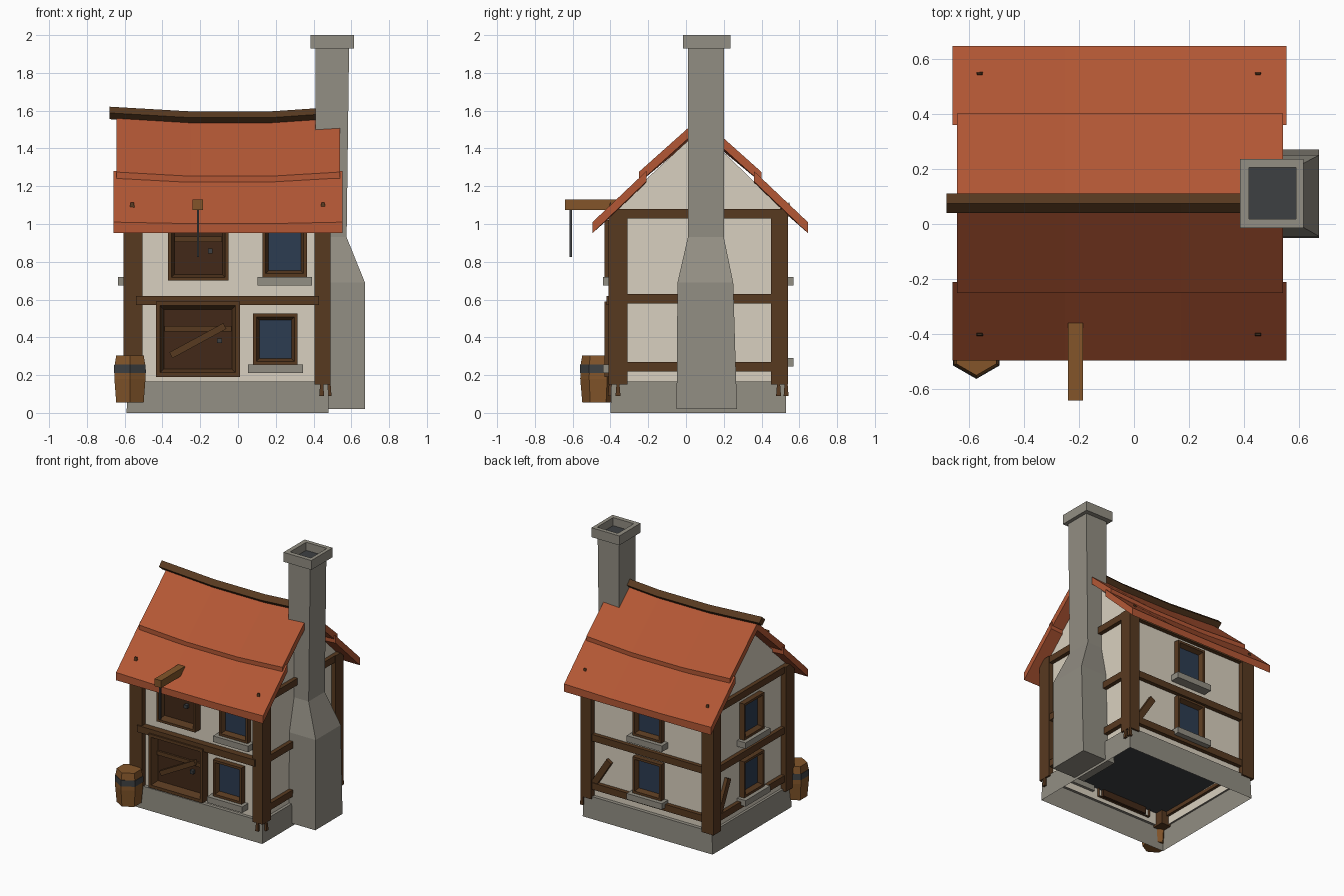
import bpy, bmesh, math
from mathutils import Vector

if "Cube" in bpy.data.objects:
    bpy.data.objects.remove(bpy.data.objects["Cube"])

COLS = dict(wall=(216, 207, 190), timber=(88, 60, 37), door=(68, 45, 30), roof=(178, 88, 56),
            stone=(145, 141, 130), glass=(48, 62, 82), oak=(130, 86, 46), dark=(64, 66, 68))
MATS = {}
for name, rgb in COLS.items():
    m = bpy.data.materials.new(name)
    m.diffuse_color = [(c / 255) ** 2.2 for c in rgb] + [1]
    m.use_nodes = True
    m.node_tree.nodes["Principled BSDF"].inputs["Base Color"].default_value = m.diffuse_color
    MATS[name] = m


def make(name, verts, faces, mat):
    bm = bmesh.new()
    vs = [bm.verts.new(v) for v in verts]
    for f in faces:
        bm.faces.new([vs[i] for i in f])
    bmesh.ops.recalc_face_normals(bm, faces=bm.faces)
    me = bpy.data.meshes.new(name)
    bm.to_mesh(me)
    bm.free()
    me.materials.append(MATS[mat])
    ob = bpy.data.objects.new(name, me)
    bpy.context.collection.objects.link(ob)
    return ob


def loft(name, loops, mat, start=True, end=True):
    """Skin equal-length closed loops into one mesh."""
    n = len(loops[0])
    faces = [(k * n + i, k * n + (i + 1) % n, (k + 1) * n + (i + 1) % n, (k + 1) * n + i)
             for k in range(len(loops) - 1) for i in range(n)]
    if start:
        faces.append(tuple(range(n)))
    if end:
        faces.append(tuple(range(n * (len(loops) - 1), n * len(loops))))
    return make(name, [v for l in loops for v in l], faces, mat)


def rect(z, x0, x1, y0, y1):
    return [(x0, y0, z), (x1, y0, z), (x1, y1, z), (x0, y1, z)]


def box(name, x0, x1, y0, y1, z0, z1, mat):
    return loft(name, [rect(z0, x0, x1, y0, y1), rect(z1, x0, x1, y0, y1)], mat)


# Wall planes: u runs along the wall, d points out of it
X0, X1, Y0, Y1, YR = -0.565, 0.455, -0.37, 0.50, 0.075
SIDE = dict(front=lambda u, d, z: (u, Y0 - d, z), back=lambda u, d, z: (u, Y1 + d, z),
            left=lambda u, d, z: (X0 - d, u, z), right=lambda u, d, z: (X1 + d, u, z))


def panel(name, side, u0, u1, z0, z1, d, mat, d0=-0.02):
    p = [(u0, z0), (u1, z0), (u1, z1), (u0, z1)]
    return loft(name, [[SIDE[side](u, e, z) for u, z in p] for e in (d0, d)], mat)


def brace(name, side, a, b, w, d, mat, d0=-0.02):
    a, b = Vector(a), Vector(b)
    t = (b - a).normalized() * w / 2
    n = Vector((-t.y, t.x))
    p = [a - n, b - n, b + n, a + n]
    return loft(name, [[SIDE[side](q.x, e, q.y) for q in p] for e in (d0, d)], mat)


def frame(name, side, u0, u1, z0, z1, w, d, mat):
    """Picture frame with a splayed inner edge."""
    def r(i, e):
        return [SIDE[side](u, e, z) for u, z in
                ((u0 + i, z0 + i), (u1 - i, z0 + i), (u1 - i, z1 - i), (u0 + i, z1 - i))]
    return loft(name, [r(0, -0.02), r(0, d), r(w * 0.5, d), r(w, 0.005)], mat, False, False)


def window(name, side, u, z):
    frame(name + "_frame", side, u - .118, u + .118, z, z + .27, .034, .04, 'timber')
    panel(name + "_glass", side, u - .09, u + .09, z + .025, z + .245, .008, 'glass')
    panel(name + "_sill", side, u - .145, u + .145, z - .045, z, .07, 'stone')


def door(name, u0, u1, z0, z1, w, rail):
    frame(name + "_frame", 'front', u0, u1, z0, z1, w, .062, 'timber')
    panel(name + "_leaf", 'front', u0 + w * .8, u1 - w * .8, z0 + .01, z1 - .02, .012, 'door')
    panel(name + "_rail", 'front', u0 + w, u1 - w, rail - .015, rail + .015, .026, 'timber')
    k = panel(name + "_knob", 'front', u1 - w - .075, u1 - w - .05, rail - .075, rail - .05, .04, 'dark')


# Foundation, open underneath
loft("foundation", [rect(0, -.59, .48, -.40, .53), rect(.165, -.583, .477, -.395, .527),
                    rect(.165, X0, X1, Y0, Y1)], 'stone', False, False)
make("floor", rect(.25, X0, X1, Y0, Y1), [(0, 1, 2, 3)], 'dark')

# Walls with gables
prof = [(Y0, .16), (Y1, .16), (Y1, 1.09), (YR, 1.50), (Y0, 1.09)]
v = [(x, y, z) for x in (X0, X1) for y, z in prof]
make("walls", v, [(0, 1, 2, 3, 4), (5, 6, 7, 8, 9)] +
     [(i, (i + 1) % 5, (i + 1) % 5 + 5, i + 5) for i in (1, 2, 3, 4)], 'wall')

# Corner posts, with splinters at the foot and tips through the roof
for fx, x0, x1 in (('left', -.605, -.505), ('right', .405, .49)):
    for fy, y0, y1 in (('front', -.41, -.31), ('back', .45, .54)):
        box(f"post_{fy}_{fx}", x0, x1, y0, y1, .15, 1.08, 'timber')
        tx, ty = (-.56 if fx == 'left' else .45), (-.40 if fy == 'front' else .545)
        loft(f"post_tip_{fy}_{fx}", [rect(1.04, tx - .02, tx + .02, ty - .012, ty + .012),
             rect(1.115, tx - .008, tx + .008, ty - .003, ty + .003)], 'timber')
for i, (x, y) in enumerate([(.443, -.40), (.482, -.36), (.482, .49), (.482, .53)]):
    loft(f"post_splinter_{i}", [rect(.09, x - .013, x + .013, y - .013, y + .013),
         rect(.18, x - .006, x + .006, y - .006, y + .006)], 'timber')

# Horizontal beams and braces
panel("beam_front_middle", 'front', -.54, .43, .57, .62, .05, 'timber')
for side, u0, u1 in (('back', -.54, .43), ('left', -.34, .48), ('right', -.34, .48)):
    for lvl, z in (('low', .22), ('middle', .58), ('high', 1.03)):
        panel(f"beam_{side}_{lvl}", side, u0, u1, z, z + .05, .03, 'timber')
brace("brace_back", 'back', (.41, .24), (.27, .46), .045, .025, 'timber')
brace("brace_left", 'left', (.46, .22), (.33, .49), .045, .025, 'timber')

# Doors and windows
door("lower_door", -.435, .01, .19, .59, .045, .445)
brace("lower_door_brace", 'front', (-.355, .305), (-.07, .46), .035, .04, 'timber')
door("upper_door", -.37, -.05, .70, 1.02, .035, .92)
window("window_front_lower", 'front', .198, .255)
window("window_front_upper", 'front', .247, .72)
for s, u in (('back', -.055), ('left', .06)):
    window(f"window_{s}_lower", s, u, .29)
    window(f"window_{s}_upper", s, u, .72)


# Sagging roof: two overlapping courses on each slope
def course(name, x0, x1, ya, za, yb, zb, sag_a, sag_b, s):
    loops = []
    for x, k in ((x0, 0), (-.25, 1), (.17, 1), (x1, 0)):
        fa, fb = za - k * sag_a, zb - k * sag_b
        y1, y2 = YR + s * ya, YR + s * yb
        loops.append([(x, y1, za - .058), (x, y1, fa), (x, y2, fb), (x, y2, fb - .055)])
    return loft(name, loops, 'roof')


for nm, s in (('front', -1), ('back', 1)):
    course(f"roof_lower_{nm}", -.658, .553, .57, 1.01, .285, 1.28, .008, .022, s)
    course(f"roof_upper_{nm}", -.642, .54, .325, 1.275, 0, 1.565, .022, .025, s)

# Ridge beam, diamond section
loft("ridge_beam", [[(x, YR - .035, z), (x, YR, z + .033), (x, YR + .035, z), (x, YR, z - .033)]
                    for x, z in ((-.68, 1.588), (-.25, 1.563), (.17, 1.563), (.45, 1.582))], 'timber')

# Chimney with hollow cap
loft("chimney", [rect(.02, .40, .672, -.05, .27), rect(.69, .40, .672, -.045, .25),
                 rect(.93, .41, .575, .01, .20), rect(1.93, .41, .588, .01, .20),
                 rect(1.93, .385, .615, -.015, .235), rect(2, .385, .615, -.015, .235),
                 rect(2, .418, .588, .018, .205), rect(1.94, .418, .588, .018, .205)], 'stone', True, False)
make("chimney_flue", rect(1.94, .418, .588, .018, .205), [(0, 1, 2, 3)], 'dark')


# Six-sided barrel
def ring(z, r):
    return [(-.572 + r * math.sin(i * math.pi / 3), -.465 - r * math.cos(i * math.pi / 3), z) for i in range(6)]


loft("barrel", [ring(.055, .084), ring(.18, .095), ring(.255, .093), ring(.305, .084)], 'oak')
loft("barrel_hoop", [ring(.21, .097), ring(.255, .096)], 'dark')

# Hoist arm and rope
box("hoist_arm", -.24, -.185, -.64, -.36, 1.075, 1.13, 'oak')
box("hoist_rope", -.218, -.206, -.616, -.604, .825, 1.08, 'dark')
